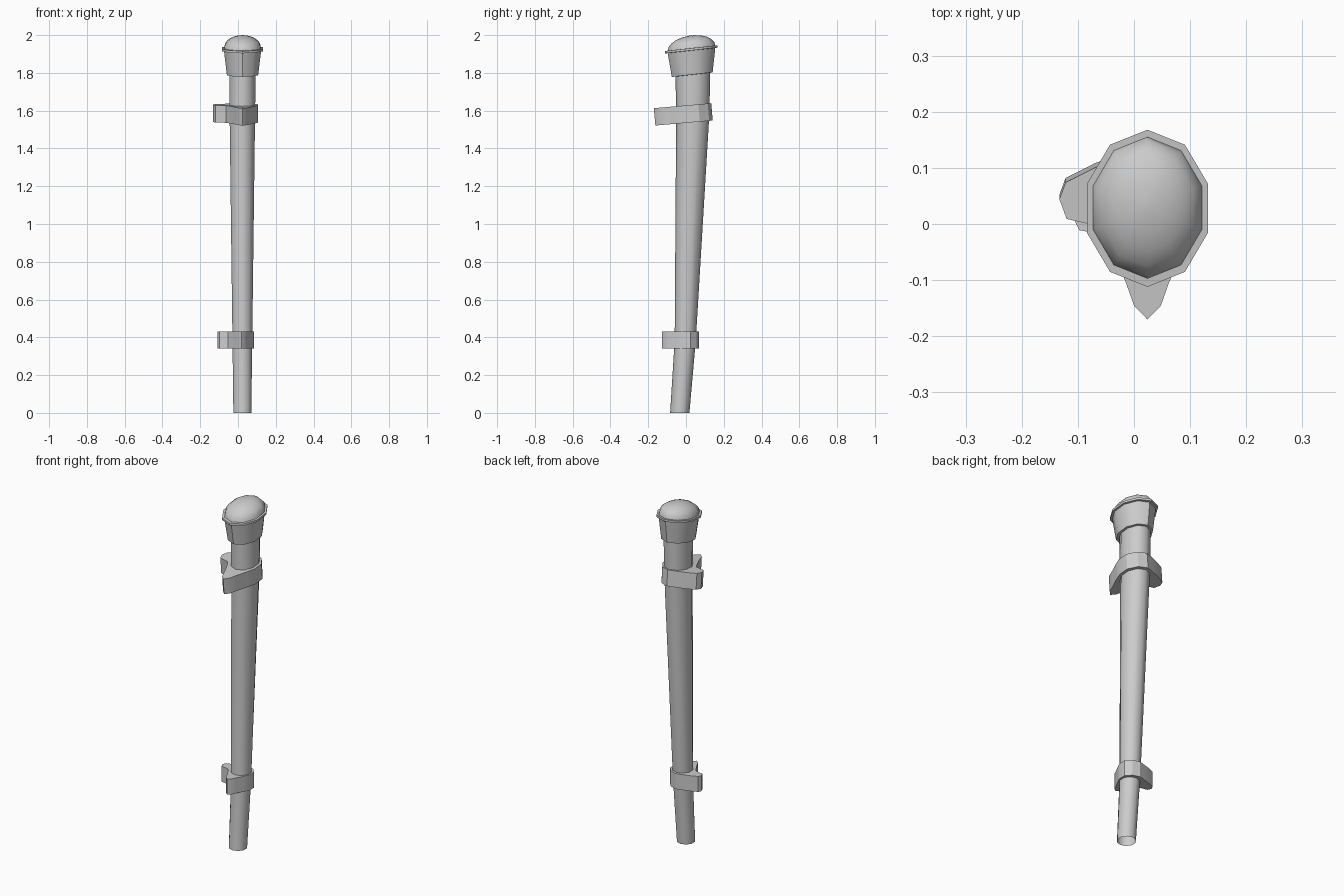
import bpy, bmesh, math
from mathutils import Matrix

if "Cube" in bpy.data.objects:
    bpy.data.objects.remove(bpy.data.objects["Cube"])

SIDES = 10


def finish(name, bm, angle):
    bmesh.ops.recalc_face_normals(bm, faces=bm.faces)
    me = bpy.data.meshes.new(name)
    bm.to_mesh(me)
    bm.free()
    ob = bpy.data.objects.new(name, me)
    bpy.context.collection.objects.link(ob)
    bpy.ops.object.select_all(action='DESELECT')
    ob.select_set(True)
    bpy.context.view_layer.objects.active = ob
    bpy.ops.object.shade_smooth_by_angle(angle=math.radians(angle))
    return ob


def loft(name, rings, slope=0.0, cap=False, angle=50):
    """Ten-sided oval rings (cx, cy, z, rx, ry), tilted by slope along y."""
    bm = bmesh.new()
    loops = []
    for cx, cy, z, rx, ry in rings:
        loop = []
        for i in range(SIDES):
            a = 2 * math.pi * i / SIDES
            dy = ry * math.cos(a)
            loop.append(bm.verts.new((cx + rx * math.sin(a), cy + dy, z + slope * dy)))
        loops.append(loop)
    for lo, hi in zip(loops, loops[1:]):
        for i in range(SIDES):
            j = (i + 1) % SIDES
            bm.faces.new((lo[i], lo[j], hi[j], hi[i]))
    if cap:
        bm.faces.new(loops[-1])
    return finish(name, bm, angle)


# Slightly bent tapering shaft, open at the foot
loft("shaft", [
    (0.023, -0.033, 0.0, 0.050, 0.051),
    (0.023, -0.004, 0.385, 0.055, 0.056),
    (0.023, 0.036, 1.585, 0.071, 0.088),
    (0.024, 0.036, 1.80, 0.073, 0.092),
])

# Flared head, thin rim and domed top, all tilted up to the back
dome = []
for k in range(6):
    t = math.radians(k * 17)
    dome.append((0.024, 0.029, 1.9315 + 0.067 * math.sin(t),
                 0.102 * math.cos(t), 0.126 * math.cos(t)))
loft("head", [
    (0.024, 0.034, 1.79, 0.074, 0.092),
    (0.024, 0.033, 1.791, 0.087, 0.108),
    (0.024, 0.029, 1.918, 0.103, 0.126),
    (0.024, 0.028, 1.919, 0.1136, 0.14),
    (0.024, 0.028, 1.931, 0.1136, 0.14),
] + dome, slope=0.11, cap=True, angle=40)

# Clamp outline: oval band with a front lug and a left lug
OUTLINE = [
    (0, 0.10), (0.048, 0.081), (0.082, 0.031), (0.082, -0.031), (0.062, -0.085),
    (0.038, -0.14), (0.024, -0.18), (0, -0.205), (-0.024, -0.18), (-0.038, -0.14),
    (-0.062, -0.085), (-0.088, -0.038), (-0.144, -0.025), (-0.157, 0.01),
    (-0.146, 0.04), (-0.095, 0.066), (-0.048, 0.084),
]


def clamp(name, loc, sx, sy, height, tilt):
    bm = bmesh.new()
    face = bm.faces.new([bm.verts.new((x * sx, y * sy, -height / 2)) for x, y in OUTLINE])
    ext = bmesh.ops.extrude_face_region(bm, geom=[face], use_keep_orig=True)
    top = [g for g in ext["geom"] if isinstance(g, bmesh.types.BMVert)]
    bmesh.ops.translate(bm, verts=top, vec=(0, 0, height))
    bm.transform(Matrix.Translation(loc) @ Matrix.Rotation(math.radians(tilt), 4, 'X'))
    finish(name, bm, 30)


clamp("upper_clamp", (0.024, 0.038, 1.585), 1, 1, 0.092, 5)
clamp("lower_clamp", (0.019, 0.005, 0.385), 0.81, 0.64, 0.09, 0)
